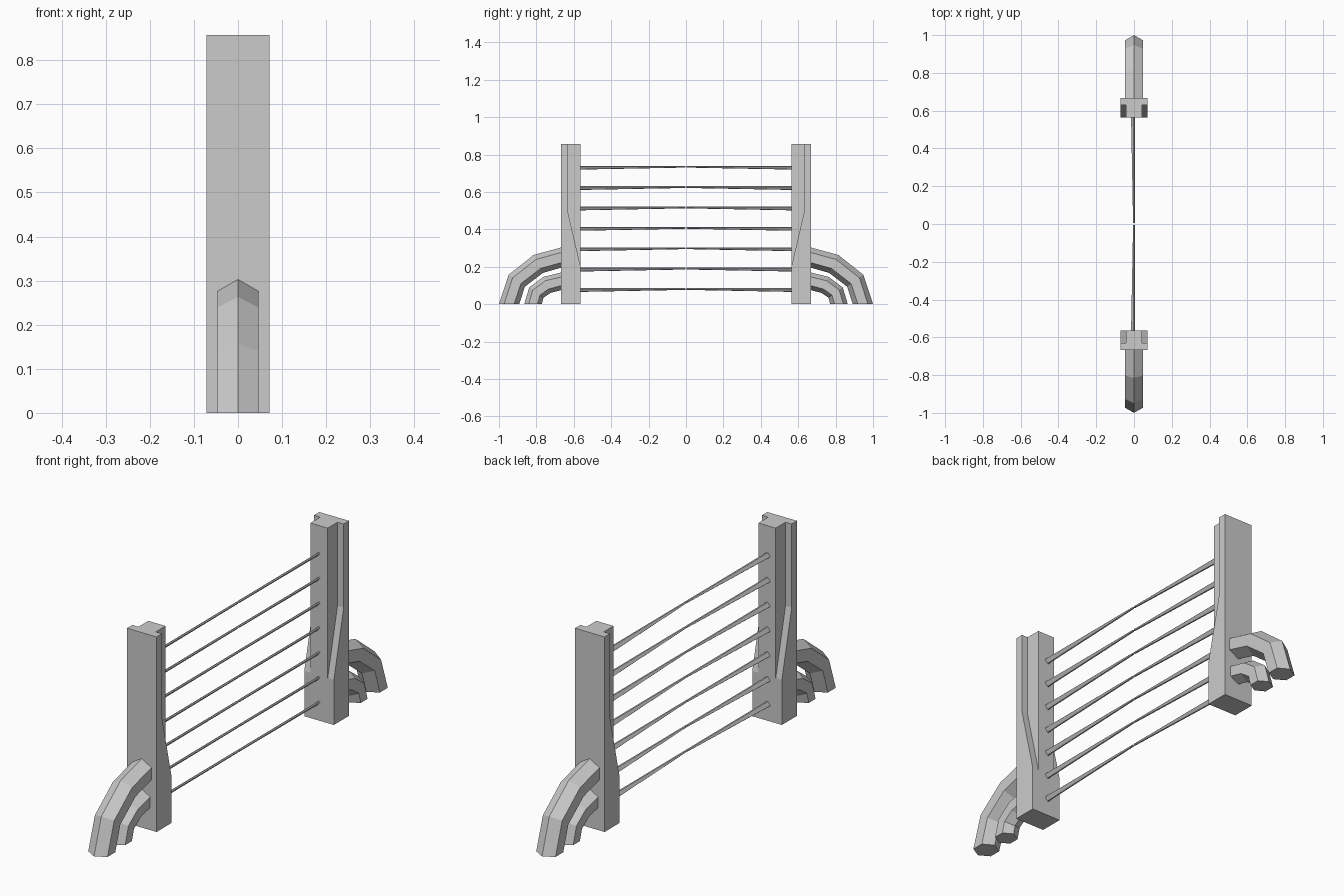
import bpy, bmesh, math
from mathutils import Vector

cube = bpy.data.objects.get("Cube")
if cube:
    bpy.data.objects.remove(cube, do_unlink=True)

GREY = (0.6, 0.6, 0.6, 1.0)
stone = bpy.data.materials.new("plain grey")
stone.use_nodes = True
stone.diffuse_color = GREY
stone.node_tree.nodes["Principled BSDF"].inputs["Base Color"].default_value = GREY


def loft(name, rings):
    """Skin a list of equal-sized point rings and cap both ends."""
    bm = bmesh.new()
    rows = [[bm.verts.new(p) for p in ring] for ring in rings]
    for a, b in zip(rows, rows[1:]):
        for i in range(len(a)):
            j = (i + 1) % len(a)
            bm.faces.new((a[i], a[j], b[j], b[i]))
    bm.faces.new(rows[0])
    bm.faces.new(rows[-1])
    bmesh.ops.recalc_face_normals(bm, faces=bm.faces[:])
    mesh = bpy.data.meshes.new(name)
    bm.to_mesh(mesh)
    bm.free()
    mesh.materials.append(stone)
    obj = bpy.data.objects.new(name, mesh)
    bpy.context.collection.objects.link(obj)
    return obj


def slab(name, profile, x0, x1):
    """Extrude a (y, z) profile along x."""
    return loft(name, [[(x, y, z) for y, z in profile] for x in (x0, x1)])


def arch(name, side, path, radius):
    """Six-sided arched brace, ridge outwards, following a (y, z) path."""
    pts = [Vector(p) for p in path]
    rings = []
    for i, p in enumerate(pts):
        if i == 0:
            out = Vector((1, 0))          # flat foot on the ground
        elif i == len(pts) - 1:
            out = Vector((0, 1))          # flush against the post
        else:
            t = (pts[i + 1] - pts[i - 1]).normalized()
            out = Vector((t.y, -t.x))
        ring = []
        for k in range(6):
            a = k * math.pi / 3
            q = p + out * radius * math.cos(a)
            ring.append((radius * math.sin(a), side * q.x, q.y))
        rings.append(ring)
    return loft(name, rings)


def rail(name, side, z):
    """Thin half rail that flares down and sideways towards its post."""
    rings = []
    for y, flare in ((0.004, 0), (0.58, 0.011)):
        ring = []
        for k in range(6):
            a = k * math.pi / 3 + math.pi / 12
            dx, dz = math.cos(a), math.sin(a)
            shift = flare if dx + dz < 0 else 0
            ring.append((0.005 * dx - shift, side * y, z + 0.005 * dz - shift))
        rings.append(ring)
    return loft(name, rings)


INNER, OUTER, TOP = 0.563, 0.668, 0.857
for side, end in ((-1, "front"), (1, "back")):
    # Post with a tapering channel cut into each inner corner
    post = slab(end + "_post", [(side * y, z) for y, z in (
        (INNER, 0), (OUTER, 0), (OUTER, TOP), (INNER, TOP))], -0.072, 0.072)
    for x0, x1, hand in ((-0.2, -0.042, "right"), (0.042, 0.2, "left")):
        cutter = slab(f"{end}_{hand}_channel_cutter", [(side * y, z) for y, z in (
            (0.533, 0.07), (0.631, 0.49), (0.631, 1), (0.533, 1))], x0, x1)
        cutter.hide_render = True
        cutter.hide_viewport = True
        cut = post.modifiers.new("channel", "BOOLEAN")
        cut.operation = "DIFFERENCE"
        cut.solver = "EXACT"
        cut.object = cutter

    # Outer and inner arched braces
    arch(end + "_large_brace", side,
         ((0.946, 0), (0.905, 0.125), (0.79, 0.215), (0.66, 0.251)), 0.054)
    arch(end + "_small_brace", side,
         ((0.818, 0), (0.8, 0.062), (0.743, 0.103), (0.66, 0.124)), 0.047)

    # Seven rails reaching almost to the middle
    for n in range(7):
        rail(f"{end}_rail_{n + 1}", side, 0.081 + n * 0.109)
